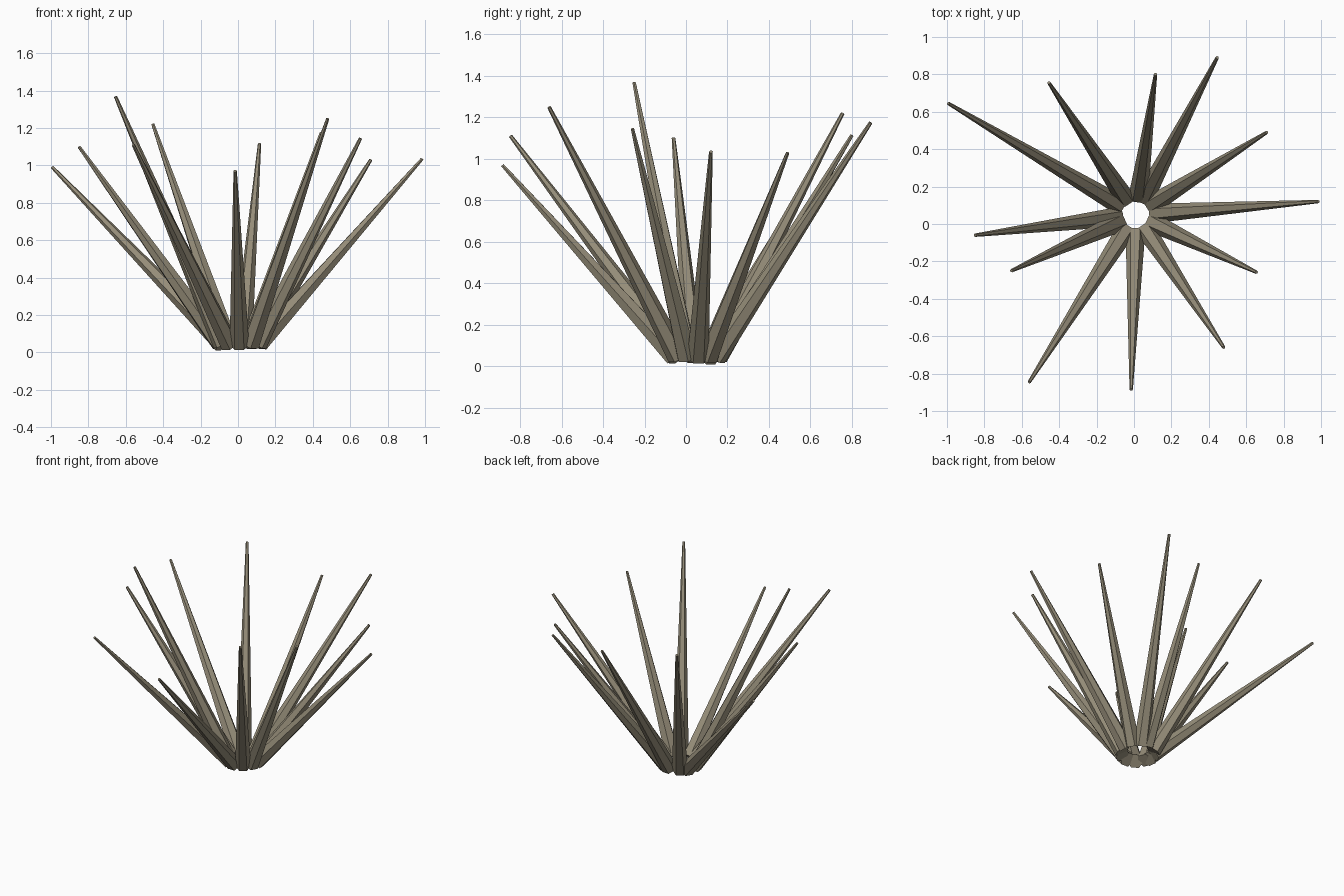
import bpy, bmesh
from math import hypot
from mathutils import Vector, Matrix

if "Cube" in bpy.data.objects:
    bpy.data.objects.remove(bpy.data.objects["Cube"])

SIDES = 6
BASE_R, TIP_R = 0.052, 0.009
CENTRE = Vector((0.01, 0.05, 0))
RING_R, BASE_Z = 0.105, 0.044

mat = bpy.data.materials.new("dry_leaf")
mat.diffuse_color = (0.30, 0.265, 0.19, 1)
mat.use_nodes = True
mat.node_tree.nodes["Principled BSDF"].inputs["Base Color"].default_value = mat.diffuse_color

# tip position of every leaf blade, counter-clockwise from +x
TIPS = [(0.985, 0.12, 1.035), (0.71, 0.49, 1.03), (0.445, 0.89, 1.175),
        (0.115, 0.80, 1.115), (-0.455, 0.755, 1.22), (-0.993, 0.645, 0.99),
        (-0.85, -0.06, 1.10), (-0.655, -0.25, 1.368), (-0.56, -0.845, 1.11),
        (-0.015, -0.885, 0.97), (0.48, -0.66, 1.25), (0.655, -0.258, 1.145)]


def spike(name, base, tip):
    """Tapered six-sided blade with one ridge facing up and inwards."""
    axis = tip - base
    z = axis.normalized()
    y = Vector((0, 0, 1)).cross(z).normalized()
    x = y.cross(z)
    rot = Matrix((x, y, z)).transposed().to_4x4()
    bm = bmesh.new()
    bmesh.ops.create_cone(bm, cap_ends=True, segments=SIDES, radius1=BASE_R,
                          radius2=TIP_R, depth=axis.length,
                          matrix=Matrix.Translation((base + tip) / 2) @ rot)
    me = bpy.data.meshes.new(name)
    bm.to_mesh(me)
    bm.free()
    me.materials.append(mat)
    bpy.context.collection.objects.link(bpy.data.objects.new(name, me))


# blades fan out from a small ring at the root
for i, t in enumerate(TIPS):
    tip = Vector(t)
    d = tip - CENTRE
    out = Vector((d.x, d.y, 0)) / hypot(d.x, d.y)
    spike(f"leaf_spike_{i + 1}", CENTRE + out * RING_R + Vector((0, 0, BASE_Z)), tip)
